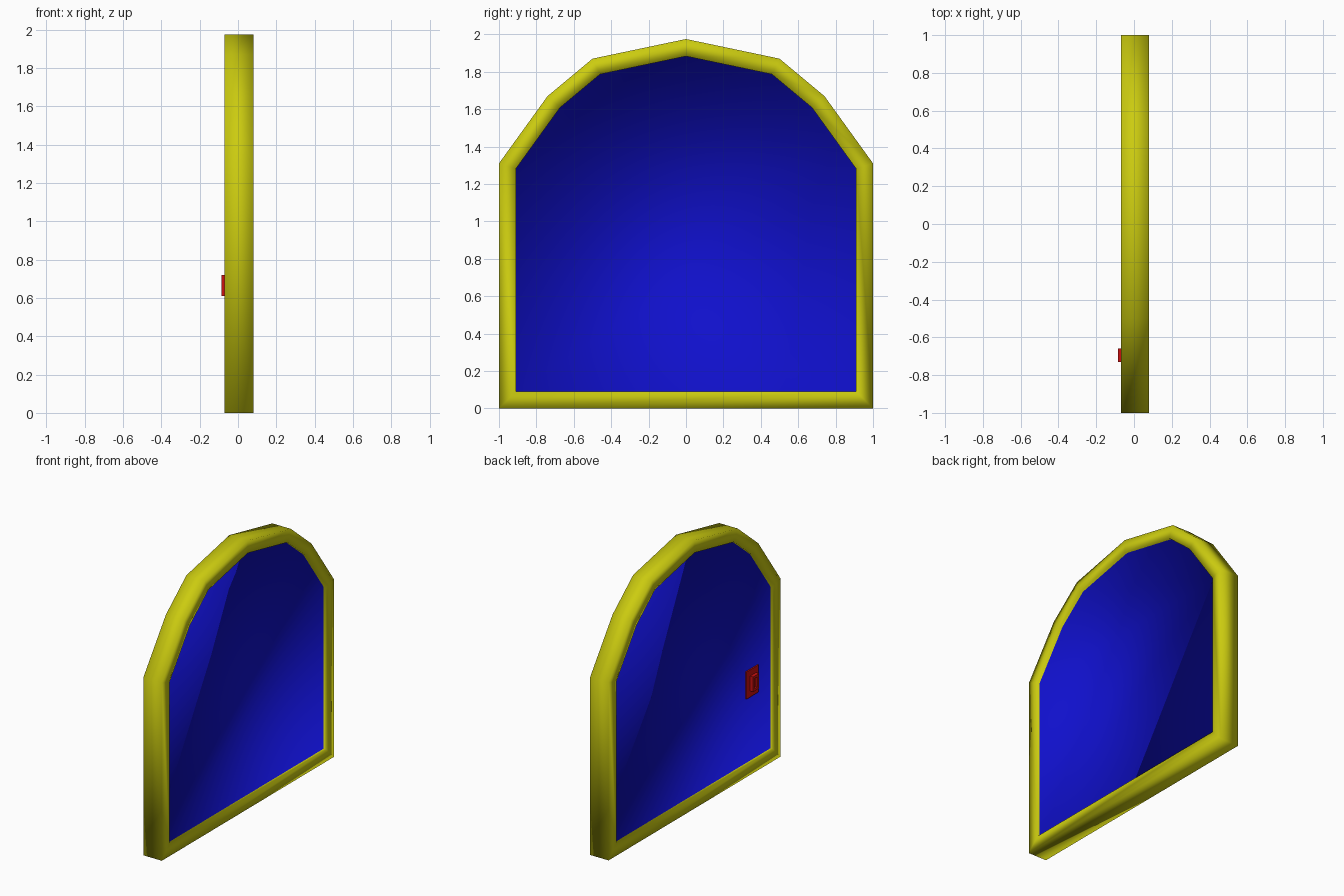
import bpy
import bmesh
from mathutils import Vector

cube = bpy.data.objects.get("Cube")
if cube:
    bpy.data.objects.remove(cube)


def material(name, color):
    m = bpy.data.materials.new(name)
    m.use_nodes = True
    m.diffuse_color = (*color, 1)
    m.node_tree.nodes["Principled BSDF"].inputs["Base Color"].default_value = (*color, 1)
    return m


yellow = material("yellow frame", (0.6, 0.6, 0.005))
blue = material("blue panel", (0.005, 0.005, 0.6))
red = material("red latch", (0.6, 0.005, 0.005))


def finish(bm, name, mats, smooth):
    bmesh.ops.recalc_face_normals(bm, faces=bm.faces)
    for f in bm.faces:
        f.smooth = smooth
    mesh = bpy.data.meshes.new(name)
    bm.to_mesh(mesh)
    bm.free()
    for m in mats:
        mesh.materials.append(m)
    obj = bpy.data.objects.new(name, mesh)
    bpy.context.collection.objects.link(obj)
    return obj


def slab(outline, x0, x1):
    """Extrude a y/z outline from x0 to x1; return the mesh and its two end faces."""
    bm = bmesh.new()
    back = bm.faces.new([bm.verts.new((x0, y, z)) for y, z in outline])
    geom = bmesh.ops.extrude_face_region(bm, geom=[back], use_keep_orig=True)["geom"]
    front = next(g for g in geom if isinstance(g, bmesh.types.BMFace))
    bmesh.ops.translate(bm, vec=(x1 - x0, 0, 0), verts=front.verts)
    bmesh.ops.recalc_face_normals(bm, faces=bm.faces)
    return bm, back, front


def recess(bm, face, border, depth):
    """Leave a flat border round a face and sink its middle straight in."""
    bmesh.ops.inset_region(bm, faces=[face], thickness=border, use_even_offset=True)
    inward = Vector((-1 if face.normal.x > 0 else 1, 0, 0))
    res = bmesh.ops.extrude_discrete_faces(bm, faces=[face])
    sunk = res["faces"][0]
    bmesh.ops.translate(bm, vec=inward * depth, verts=sunk.verts)
    return sunk


# Arched door: yellow border with a sunken blue panel on each side
half = [(1, 0), (1, 1.31), (0.74, 1.67), (0.5, 1.87)]
arch = half + [(0, 1.975)] + [(-y, z) for y, z in reversed(half)]
bm, back, front = slab(arch, -0.07, 0.08)
for side in (back, front):
    recess(bm, side, 0.09, 0.02).material_index = 1
finish(bm, "arched_door", [yellow, blue], True)


def rectangle(y, z, width, height):
    return [(y + a * width / 2, z + b * height / 2)
            for a, b in ((-1, -1), (1, -1), (1, 1), (-1, 1))]


# Latch plate on the panel
bm, back, front = slab(rectangle(-0.69, 0.665, 0.14, 0.2), -0.06, -0.045)
finish(bm, "latch_plate", [red], False)

# Latch grip with a hollow centre
bm, back, front = slab(rectangle(-0.695, 0.665, 0.07, 0.11), -0.085, -0.055)
recess(bm, back, 0.018, 0.015)
finish(bm, "latch_grip", [red], False)
